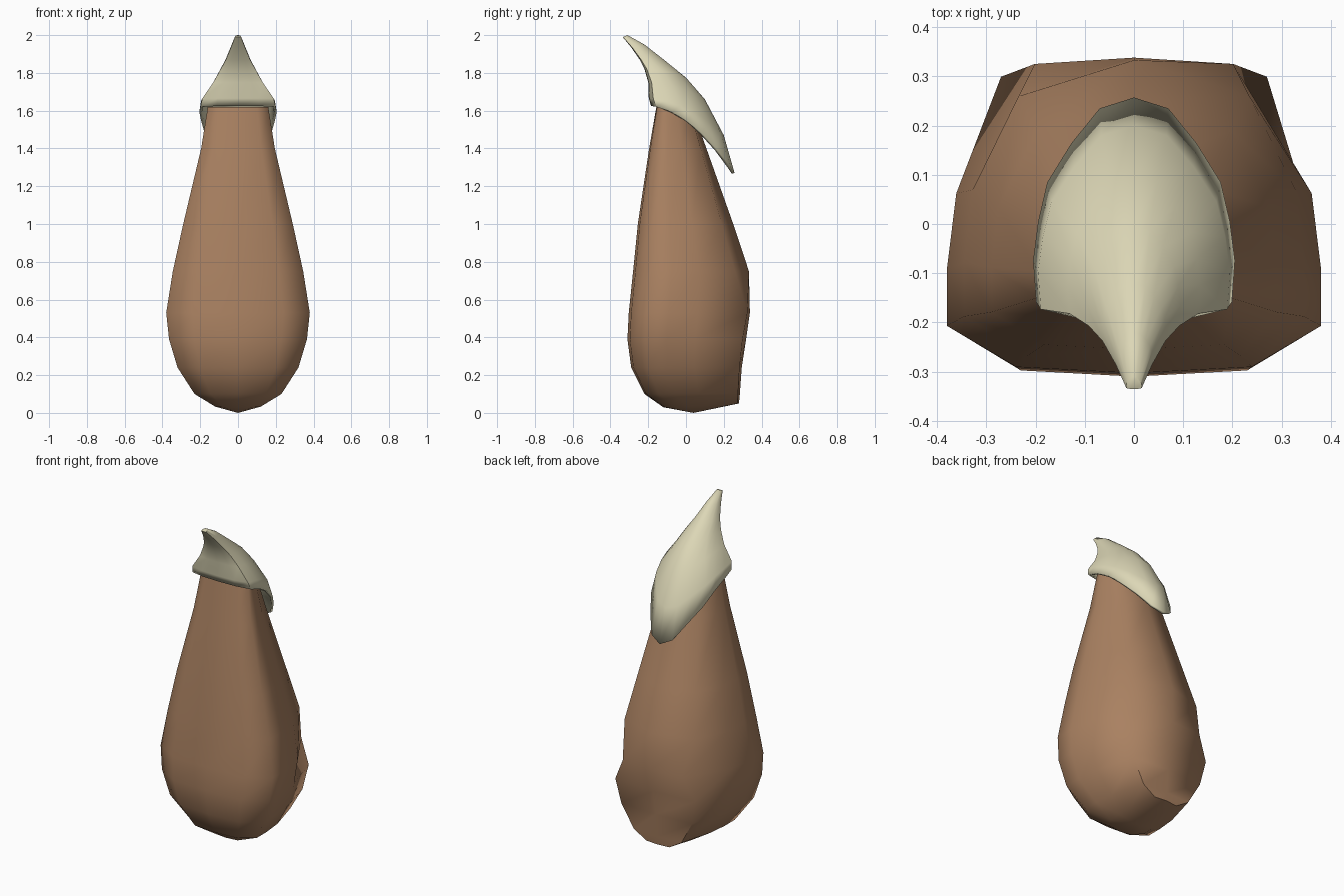
import bpy, bmesh, math

if "Cube" in bpy.data.objects:
    bpy.data.objects.remove(bpy.data.objects["Cube"])


def loft(name, rings, color, angle, close_first=None):
    """Skin a list of half-rings (front centre to back centre), mirrored in x."""
    bm = bmesh.new()
    loops = []
    for half in rings:
        full = half + [(-x, y, z) for x, y, z in reversed(half[1:-1])]
        loops.append([bm.verts.new(p) for p in full])
    n = len(loops[0])
    for a, b in zip(loops, loops[1:]):
        for i in range(n):
            j = (i + 1) % n
            bm.faces.new((a[i], a[j], b[j], b[i]))
    bm.faces.new(loops[-1])
    if close_first:
        pole = bm.verts.new(close_first)
        for i in range(n):
            bm.faces.new((pole, loops[0][(i + 1) % n], loops[0][i]))
    bmesh.ops.recalc_face_normals(bm, faces=bm.faces)
    mesh = bpy.data.meshes.new(name)
    bm.to_mesh(mesh)
    bm.free()
    obj = bpy.data.objects.new(name, mesh)
    bpy.context.collection.objects.link(obj)
    mat = bpy.data.materials.new(name + "_color")
    mat.diffuse_color = color
    mat.use_nodes = True
    mat.node_tree.nodes["Principled BSDF"].inputs["Base Color"].default_value = mat.diffuse_color
    mesh.materials.append(mat)
    bpy.ops.object.select_all(action='DESELECT')
    obj.select_set(True)
    bpy.context.view_layer.objects.active = obj
    bpy.ops.object.shade_smooth_by_angle(angle=math.radians(angle))
    return obj


# Pear-shaped body: z, half width, front y, back y, back corner (x and y fractions)
body_rings = [
    (0.03, 0.12, -0.12, 0.28, 0.65, 0.98),
    (0.10, 0.23, -0.22, 0.285, 0.70, 0.98),
    (0.24, 0.32, -0.29, 0.295, 0.75, 0.98),
    (0.39, 0.365, -0.31, 0.318, 0.74, 0.97),
    (0.53, 0.38, -0.303, 0.338, 0.53, 0.98),
    (0.75, 0.345, -0.28, 0.333, 0.68, 0.88),
    (1.00, 0.29, -0.255, 0.25, 0.68, 0.88),
    (1.40, 0.195, -0.195, 0.108, 0.70, 0.90),
    (1.62, 0.16, -0.157, 0.03, 0.70, 0.92),
]
rings = []
for z, w, f, b, cx, cy in body_rings:
    section = [(0, 0), (0.63, 0.02), (1, 0.15), (1, 0.33), (0.95, 0.57), (cx, cy), (0, 1)]
    lift = 0.02 if z < 0.05 else 0
    rings.append([(s * w, f + (b - f) * t, z + lift * t) for s, t in section])
loft("body", rings, (0.40, 0.22, 0.12, 1), 70, close_first=(0, 0.04, 0))

# Hooded cap: front (y, z), back (y, z), half width, arch of the ring's sides
cap_rings = [
    ((-0.185, 1.625), (0.257, 1.27), 0.205, 0.075),
    ((-0.197, 1.665), (0.20, 1.47), 0.195, 0.05),
    ((-0.20, 1.75), (0.10, 1.66), 0.135, 0.02),
    ((-0.22, 1.82), (0.0, 1.775), 0.095, 0.01),
    ((-0.245, 1.87), (-0.12, 1.872), 0.066, 0),
    ((-0.29, 1.935), (-0.22, 1.95), 0.038, 0),
    ((-0.335, 1.99), (-0.31, 2.0), 0.016, 0),
]
cap_section = [(0, 0), (0.55, 0.01), (0.97, 0.06), (1, 0.25), (0.95, 0.43),
               (0.86, 0.61), (0.62, 0.79), (0.34, 0.95), (0, 1)]
rings = []
for (fy, fz), (by, bz), w, arch in cap_rings:
    rings.append([(s * w, fy + (by - fy) * t, fz + (bz - fz) * t + 4 * arch * t * (1 - t))
                  for s, t in cap_section])
cap = loft("cap", rings, (0.72, 0.68, 0.47, 1), 60)
shell = cap.modifiers.new("thickness", 'SOLIDIFY')
shell.thickness = 0.015
shell.offset = -1
